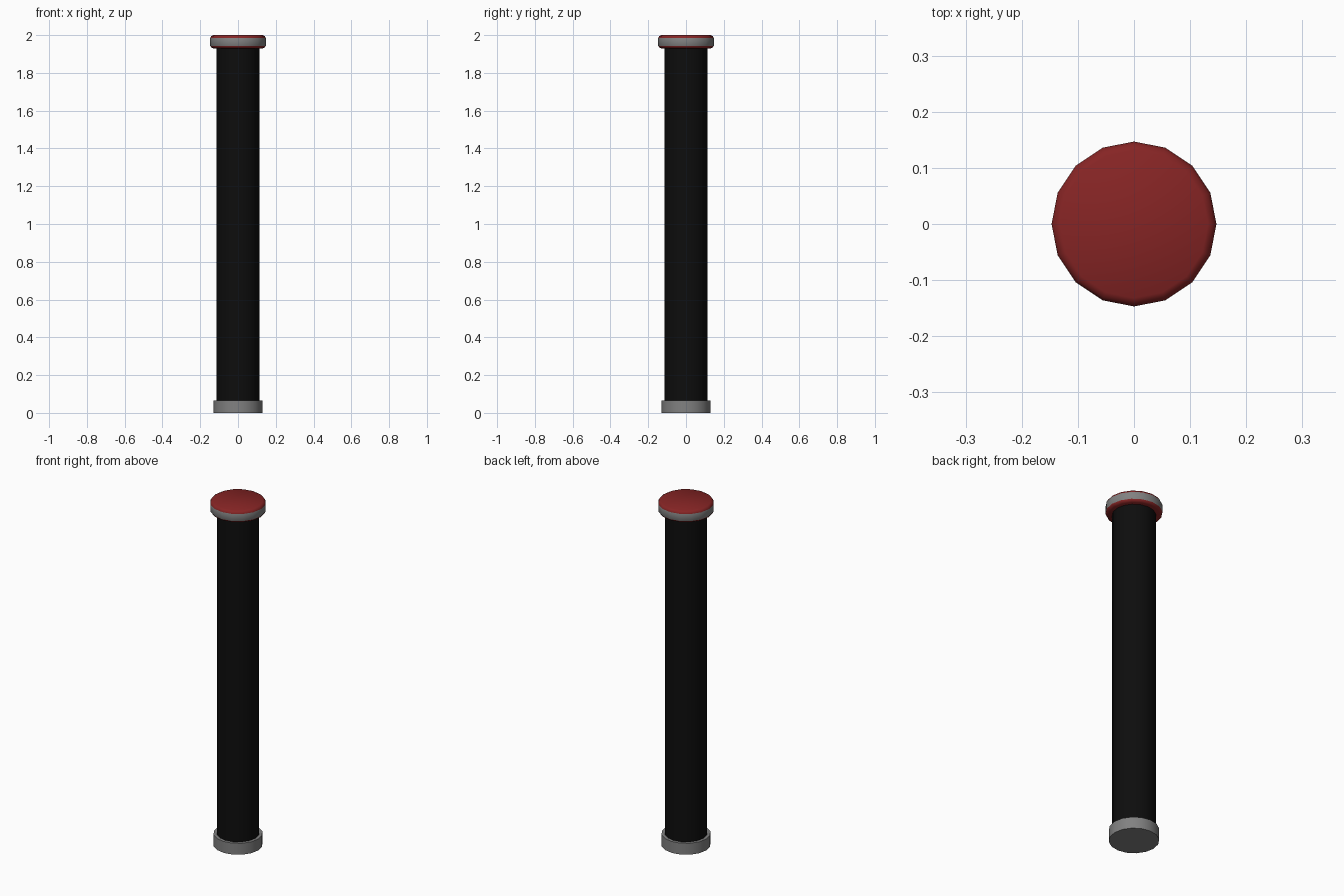
import bpy, bmesh, math

if "Cube" in bpy.data.objects:
    bpy.data.objects.remove(bpy.data.objects["Cube"])

SIDES = 16


def material(name, rgb):
    m = bpy.data.materials.new(name)
    m.diffuse_color = (*rgb, 1)
    m.use_nodes = True
    m.node_tree.nodes["Principled BSDF"].inputs["Base Color"].default_value = m.diffuse_color
    return m


black = material("black", (0.004, 0.004, 0.004))
grey = material("grey", (0.22, 0.22, 0.22))
red = material("dark_red", (0.24, 0.018, 0.018))


def lathe(name, profile, mats, rule=None):
    """Closed turned part from (radius, z) points; rule picks the material of each face."""
    bm = bmesh.new()
    rings = [[bm.verts.new((r * math.cos(2 * math.pi * i / SIDES),
                            r * math.sin(2 * math.pi * i / SIDES), z))
              for i in range(SIDES)] for r, z in profile]
    for lo, hi in zip(rings, rings[1:]):
        for i in range(SIDES):
            j = (i + 1) % SIDES
            bm.faces.new((lo[i], lo[j], hi[j], hi[i]))
    bm.faces.new(rings[0][::-1])
    bm.faces.new(rings[-1])
    bm.normal_update()
    if rule:
        for f in bm.faces:
            f.material_index = rule(f)
    me = bpy.data.meshes.new(name)
    bm.to_mesh(me)
    bm.free()
    for m in mats:
        me.materials.append(m)
    ob = bpy.data.objects.new(name, me)
    bpy.context.collection.objects.link(ob)
    bpy.ops.object.select_all(action='DESELECT')
    ob.select_set(True)
    bpy.context.view_layer.objects.active = ob
    bpy.ops.object.shade_smooth_by_angle(angle=math.radians(35))
    return ob


# Foot collar
lathe("base_collar", [(0.13, 0), (0.13, 0.066)], [grey])

# Long black tube
lathe("tube", [(0.113, 0.03), (0.113, 1.94)], [black])

# Red cap with rounded edges and a grey band on its vertical faces
lathe("cap",
      [(0.132, 1.93), (0.142, 1.935), (0.147, 1.943),
       (0.147, 1.984), (0.142, 1.994), (0.132, 2.0)],
      [red, grey], lambda f: int(abs(f.normal.z) < 0.1))
